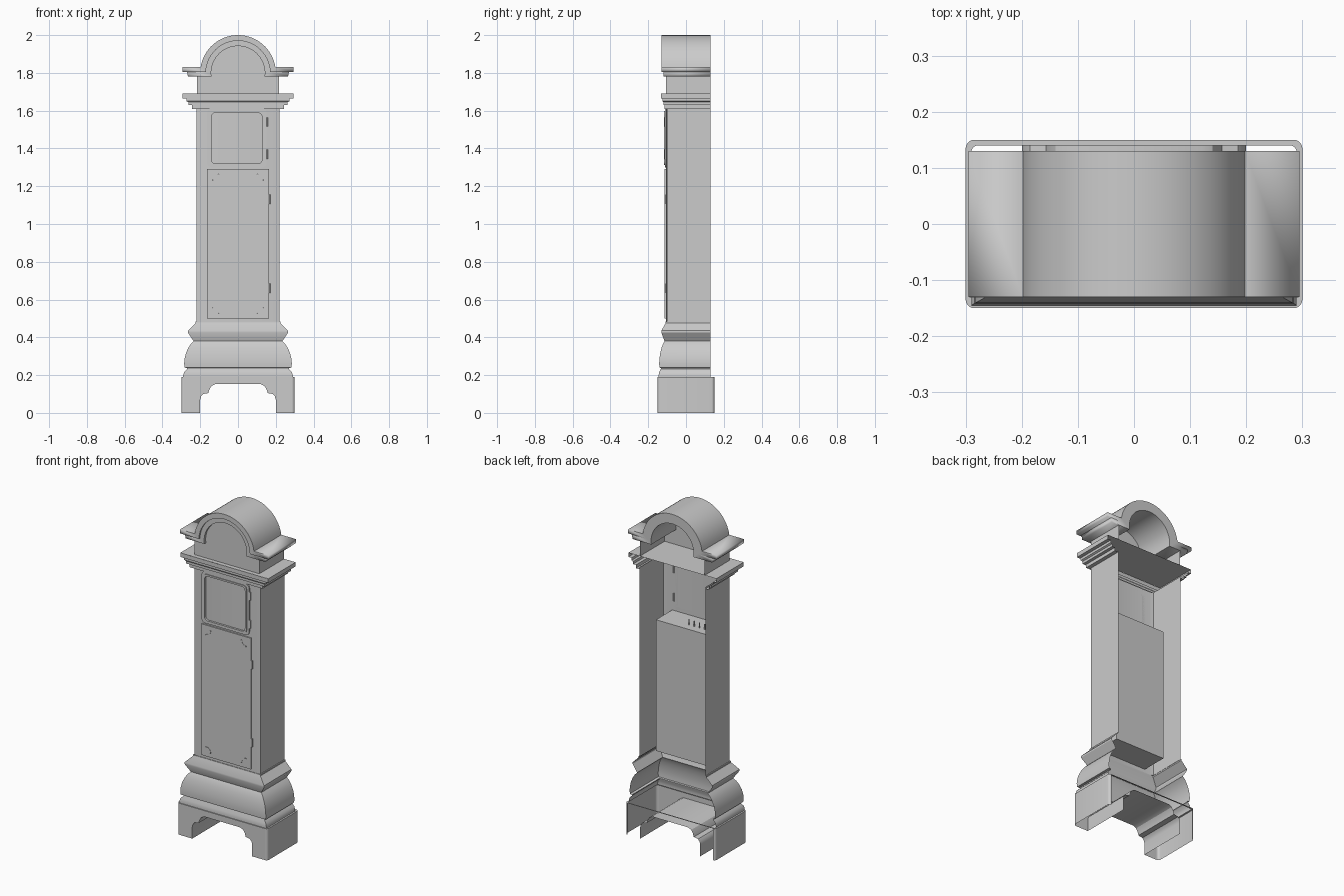
import bpy, bmesh
from math import sin, cos, asin, pi, radians

if "Cube" in bpy.data.objects:
    bpy.data.objects.remove(bpy.data.objects["Cube"])

BACK = 0.13      # open back plane of the case
FRONT = -0.105   # case front plane


def make(name, verts, faces):
    me = bpy.data.meshes.new(name)
    me.from_pydata(verts, [], faces)
    bm = bmesh.new()
    bm.from_mesh(me)
    bmesh.ops.remove_doubles(bm, verts=bm.verts, dist=1e-5)
    bmesh.ops.recalc_face_normals(bm, faces=bm.faces)
    bm.to_mesh(me)
    bm.free()
    ob = bpy.data.objects.new(name, me)
    bpy.context.collection.objects.link(ob)
    bpy.ops.object.select_all(action='DESELECT')
    ob.select_set(True)
    bpy.context.view_layer.objects.active = ob
    bpy.ops.object.shade_smooth_by_angle(angle=radians(30))
    return ob


def grid(name, rows, wrap=False):
    """Skin a list of equally long point rows."""
    n = len(rows[0])
    faces = []
    for j in range(len(rows) - 1):
        for i in range(n if wrap else n - 1):
            k = (i + 1) % n
            faces.append((j*n + i, j*n + k, (j+1)*n + k, (j+1)*n + i))
    return make(name, [p for r in rows for p in r], faces)


def moulding(name, profile, k):
    """Sweep (half width, z) profile round both sides and the front, open at the back."""
    rows = []
    for x, z in profile:
        y = FRONT - (x - 0.22) * k
        rows.append([(-x, BACK, z), (-x, y, z), (x, y, z), (x, BACK, z)])
    return grid(name, rows)


def band(name, outer, inner, y0, y1, closed=True):
    """Solid band between two matching outlines in the xz plane."""
    rows = [[(x, y, z) for x, z in loop] for loop, y in
            ((outer, y1), (outer, y0), (inner, y0), (inner, y1), (outer, y1))]
    if closed:
        return grid(name, rows, True)
    ob = grid(name, rows)
    bm = bmesh.new()
    bm.from_mesh(ob.data)
    bmesh.ops.holes_fill(bm, edges=[e for e in bm.edges if e.is_boundary], sides=4)
    bm.to_mesh(ob.data)
    bm.free()
    return ob


def rounded(x0, x1, z0, z1, r, n=5):
    pts = []
    for cx, cz, a0 in ((x1-r, z1-r, 0), (x0+r, z1-r, 90), (x0+r, z0+r, 180), (x1-r, z0+r, 270)):
        for i in range(n + 1):
            a = radians(a0 + 90 * i / n)
            pts.append((cx + r*cos(a), cz + r*sin(a)))
    return pts


def arched(w, h, r, n=32):
    """Horizontal run, arch centred at z 1.8, horizontal run."""
    a = asin((h - 1.8) / r)
    arc = [(-r*cos(a + (pi - 2*a)*i/n), 1.8 + r*sin(a + (pi - 2*a)*i/n)) for i in range(n + 1)]
    return [(-w, h)] + arc + [(w, h)]


def box(name, x0, x1, y0, y1, z0, z1):
    v = [(x, y, z) for x in (x0, x1) for y in (y0, y1) for z in (z0, z1)]
    return make(name, v, [(0, 1, 3, 2), (4, 6, 7, 5), (0, 4, 5, 1), (2, 3, 7, 6), (0, 2, 6, 4), (1, 5, 7, 3)])


def rod(name, x, y, z, r, h):
    bpy.ops.mesh.primitive_cylinder_add(vertices=12, radius=r, depth=h, location=(x, y, z))
    bpy.context.object.name = name
    bpy.ops.object.shade_smooth_by_angle(angle=radians(30))


# bracket base: shaped front, tunnel lining, rounded side walls, top rim
half = [(.2, 0), (.2, .07), (.195, .088), (.185, .1), (.157, .105), (.151, .125), (.14, .143), (.12, .153)]
cut = half + [(-x, z) for x, z in reversed(half)]
TOP = 0.19
grid("base_front", [[(x, -.15, z) for x, z in [(.285, 0)] + cut + [(-.285, 0)]],
                    [(x, -.15, TOP) for x, z in [(.285, 0)] + cut + [(-.285, 0)]]])
grid("base_tunnel", [[(x, y, z) for x, z in cut] for y in (-.15, .15)])
ring = rounded(-.3, .3, -.15, .15, .015)
for s, nm in ((1, "right"), (-1, "left")):
    side = [(s*x, y) for x, y in ring if x > 0]
    side = side[6:] + side[:6]
    grid("base_side_" + nm, [[(x, y, z) for x, y in side] for z in (0, TOP)])
grid("base_rim", [[(x, y, TOP) for x, y in ring],
                  [(x, y, TOP) for x, y in rounded(-.29, .29, -.14, .14, .012)]], True)

# plinth mouldings
moulding("plinth_foot", [(.29, .19), (.29, .2), (.285, .217), (.27, .232), (.27, .237), (.283, .24)], .57)
moulding("plinth_bulge", [(.283, .24), (.285, .26), (.283, .285), (.276, .315), (.264, .343),
                          (.25, .365), (.235, .38)], .57)
moulding("plinth_cap", [(.235, .38), (.265, .425), (.265, .435), (.225, .475), (.225, .483), (.22, .483)], .57)

# tall case with chamfered front corners
grid("case", [[(-.22, BACK, z), (-.22, -.1, z), (-.197, FRONT, z), (.197, FRONT, z),
               (.22, -.1, z), (.22, BACK, z)] for z in (.48, 1.62)])

# lower cornice and its deck
moulding("lower_cornice", [(.22, 1.61), (.243, 1.61), (.243, 1.63), (.262, 1.63), (.262, 1.645),
                           (.272, 1.65), (.272, 1.665), (.293, 1.665), (.293, 1.69)], .36)
make("cornice_deck", [(-.293, -.131, 1.69), (.293, -.131, 1.69), (.293, BACK, 1.69), (-.293, BACK, 1.69)],
     [(0, 1, 2, 3)])

# frieze and arched face panel
moulding("frieze", [(.216, 1.69), (.216, 1.785)], 0)
arc = arched(.216, 1.78, .145)[1:-1]
make("arch_panel", [(x, FRONT, z) for x, z in arc], [tuple(range(len(arc)))])

# arched upper cornice in two steps
band("arch_cornice_outer", arched(.295, 1.83, .2), arched(.295, 1.806, .17), -.13, BACK, False)
band("arch_cornice_inner", arched(.27, 1.806, .17), arched(.265, 1.78, .142), -.12, BACK, False)

# dial door: stepped frame
band("dial_door_frame", rounded(-.165, .152, 1.3, 1.61, .025), rounded(-.145, .132, 1.315, 1.595, .02), -.112, FRONT)
band("dial_door_bead", rounded(-.15, .137, 1.312, 1.598, .02), rounded(-.141, .127, 1.32, 1.588, .02), -.117, FRONT)

# trunk door with the compartment behind it
box("trunk_compartment", -.165, .165, -.113, .05, .5, 1.29)
for sx in (-1, 1):
    for cz, sz in ((1.265, -1), (.525, 1)):
        arcs = [[(sx*(.135 - r*cos(a)), cz + sz*r*sin(a)) for a in [radians(i*15) for i in range(7)]]
                for r in (.034, .03)]
        band("door_corner_ornament", *arcs, -.115, -.113, False)

# hinges
for x, z in ((.155, 1.54), (.155, 1.37), (.168, 1.13), (.168, .66)):
    rod("hinge", x, -.108, z, .005, .05)

# small pegs on the compartment
for i in range(4):
    rod("peg", -.02 - .035*i, 0, 1.305, .003, .035)
